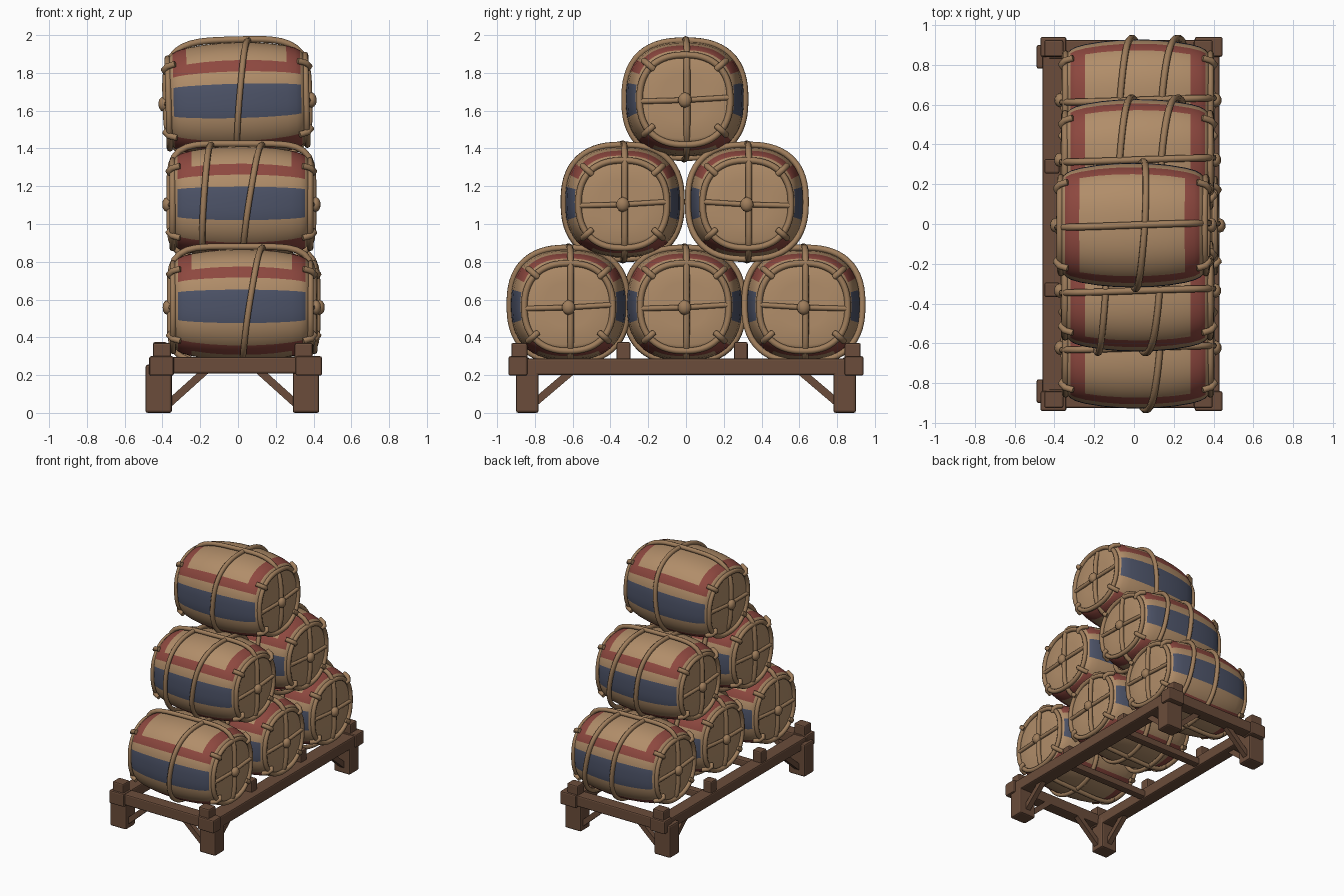
import bpy, bmesh, math
from mathutils import Matrix, Vector

if "Cube" in bpy.data.objects:
    bpy.data.objects.remove(bpy.data.objects["Cube"])


def material(name, rgb):
    m = bpy.data.materials.new(name)
    m.use_nodes = True
    m.diffuse_color = (*rgb, 1)
    bsdf = next(n for n in m.node_tree.nodes if n.type == 'BSDF_PRINCIPLED')
    bsdf.inputs["Base Color"].default_value = (*rgb, 1)
    bsdf.inputs["Roughness"].default_value = 0.9
    return m


TAN = material("tan_cloth", (0.44, 0.268, 0.142))
RED = material("red_paint", (0.27, 0.065, 0.05))
BLUE = material("blue_paint", (0.075, 0.088, 0.14))
ROPE = material("rope", (0.345, 0.205, 0.105))
WOOD = material("dark_wood", (0.145, 0.073, 0.043))


def add_mesh(name, bm, mats, matrix=Matrix()):
    bmesh.ops.recalc_face_normals(bm, faces=bm.faces)
    mesh = bpy.data.meshes.new(name)
    bm.to_mesh(mesh)
    bm.free()
    for m in mats:
        mesh.materials.append(m)
    ob = bpy.data.objects.new(name, mesh)
    bpy.context.collection.objects.link(ob)
    ob.matrix_world = matrix


def oval(a, b, n, t):
    """Point on a rounded square at polar angle t."""
    c, s = math.cos(t), math.sin(t)
    r = (abs(c / a) ** n + abs(s / b) ** n) ** (-1 / n)
    return r * c, r * s


def rope(name, points, matrix, radius=0.017, closed=True):
    cu = bpy.data.curves.new(name, 'CURVE')
    cu.dimensions = '3D'
    cu.bevel_depth = radius
    cu.bevel_resolution = 2
    cu.use_fill_caps = True
    sp = cu.splines.new('POLY')
    sp.points.add(len(points) - 1)
    for p, co in zip(sp.points, points):
        p.co = (*co, 1)
        p.radius = 1
    sp.use_cyclic_u = closed
    sp.use_smooth = True
    cu.materials.append(ROPE)
    ob = bpy.data.objects.new(name, cu)
    bpy.context.collection.objects.link(ob)
    ob.matrix_world = matrix


def knot(name, co, size, matrix):
    bm = bmesh.new()
    bmesh.ops.create_icosphere(bm, subdivisions=2, radius=1)
    bm.transform(Matrix.Translation(co) @ Matrix.Diagonal((*size, 1)))
    for f in bm.faces:
        f.smooth = True
    add_mesh(name, bm, [ROPE], matrix)


# Half of the barrel outline: (distance along the axis, radius)
HALF = [(0, .305), (.09, .303), (.18, .295), (.265, .281), (.312, .268),
        (.338, .254), (.353, .239), (.361, .218), (.361, .12)]
PROFILE = [(-x, r) for x, r in HALF[:0:-1]] + HALF
SEGS = 120
ANGLES = [2 * math.pi * i / 64 for i in range(64)]


def paint(x, deg):
    """Material slot from place along the barrel and side angle."""
    x = abs(x)
    if x > 0.338:
        return 0
    if -19 < deg < 14:
        return 2
    if 28 < deg < 40 or -56 < deg < -41:
        return 1
    return 1 if x > 0.265 and (deg > 28 or deg < -41) else 0


def barrel_body(name, matrix):
    bm = bmesh.new()
    rings = []
    for x, r in PROFILE:
        ring = []
        for i in range(SEGS):
            y, z = oval(r, r * .965, 2.5, 2 * math.pi * i / SEGS)
            ring.append(bm.verts.new((x, y, z)))
        rings.append(ring)
    for a, b in zip(rings, rings[1:]):
        for i in range(SEGS):
            j = (i + 1) % SEGS
            f = bm.faces.new((a[i], a[j], b[j], b[i]))
            c = f.calc_center_median()
            f.material_index = paint(c.x, math.degrees(math.atan2(c.z, abs(c.y))))
            f.smooth = True
    for ring in (rings[0], rings[-1]):
        bm.faces.new(ring)
    add_mesh(name, bm, [TAN, RED, BLUE], matrix)


def barrel(name, x, y, z, girths, turn=0, tilt=0, size=1, loop_power=5):
    m = (Matrix.Translation((x, y, z)) @ Matrix.Rotation(math.radians(turn), 4, 'Z')
         @ Matrix.Rotation(math.radians(tilt), 4, 'Y') @ Matrix.Diagonal((1, size, size, 1)))
    barrel_body(name + "_body", m)
    # Lengthwise loop over the top and down both ends
    loop = [oval(.38, .308, loop_power, t) for t in ANGLES]
    rope(name + "_long_rope", [(u, .012 * math.sin(3 * u), v) for u, v in loop], m)
    # Slanted loops round the belly
    for k, (gx, slant) in enumerate(girths):
        pts = []
        for t in ANGLES:
            u, v = oval(.312, .302, 2.5, t)
            pts.append((gx + slant * math.sin(t) + .02 * math.cos(t), u, v))
        rope(f"{name}_belly_rope_{k}", pts, m)
    low = Vector((0, 0, -.012))
    for side, s in (("left", 1), ("right", -1)):
        # Ring, crossing rope and knots on each end
        ring = [Vector((s * .364, *oval(.234, .232, 2.35, t))) + low for t in ANGLES]
        rope(f"{name}_{side}_ring", ring, m)
        cross = [(s * .366, -.23, -.02), (s * .376, 0, -.014), (s * .366, .23, 0)]
        rope(f"{name}_{side}_cross", cross, m, .014, False)
        knot(f"{name}_{side}_knot", (s * .392, 0, -.014), (.028, .036, .04), m)
        # Short ties gripping the rim
        for k, deg in enumerate((42, 138, 222, 318)):
            t = math.radians(deg)
            tie = [(s * px, *oval(pr, pr * .97, 2.4, t))
                   for px, pr in ((.372, .212), (.385, .232), (.366, .257), (.325, .273))]
            rope(f"{name}_{side}_tie_{k}", tie, m, .017, False)


front_pair = [(-.18, .02), (.06, .05)]
back_pair = [(-.18, .06), (.05, .04)]
barrel("bottom_front_barrel", .02, -.622, .572, [(.06, .05)])
barrel("bottom_middle_barrel", .04, -.008, .572, front_pair)
barrel("bottom_back_barrel", .02, .622, .572, back_pair, 180)
barrel("middle_front_barrel", .018, -.335, 1.117, front_pair)
barrel("middle_back_barrel", .018, .322, 1.117, back_pair, 180)
barrel("top_barrel", -.003, -.006, 1.66, [(.03, .035)], 0, -1.5, 1.025, 3.8)


# Wooden rack
def box(name, x0, x1, y0, y1, z0, z1, bevel=.01):
    bm = bmesh.new()
    bmesh.ops.create_cube(bm, size=1)
    bm.transform(Matrix.Translation(((x0 + x1) / 2, (y0 + y1) / 2, (z0 + z1) / 2))
                 @ Matrix.Diagonal((x1 - x0, y1 - y0, z1 - z0, 1)))
    bmesh.ops.bevel(bm, geom=bm.edges[:], offset=bevel, segments=2, profile=.5, affect='EDGES')
    add_mesh(name, bm, [WOOD])


def brace(name, start, end, width=.04):
    a, b = Vector(start), Vector(end)
    bm = bmesh.new()
    bmesh.ops.create_cube(bm, size=1)
    bm.transform(Matrix.Translation((a + b) / 2) @ (b - a).to_track_quat('Z', 'Y').to_matrix().to_4x4()
                 @ Matrix.Diagonal((width, width, (b - a).length, 1)))
    add_mesh(name, bm, [WOOD])


# Per side: leg span, rail span, post span, inward direction
sides = {"left": ((.29, .43), (.315, .43), (.30, .395), -1),
         "right": ((-.49, -.35), (-.46, -.355), (-.45, -.355), 1)}
for side, (leg, rail, post, inward) in sides.items():
    box(side + "_rail", *rail, -.935, .935, .2, .288)
    for k, y in enumerate((-.33, .29)):
        box(f"{side}_stub_post_{k}", post[0], post[0] + .075, y - .037, y + .037, .27, .375)
    for end, e in (("front", -1), ("back", 1)):
        tag = f"{end}_{side}"
        box(tag + "_leg", *leg, *sorted((e * .78, e * .9)), 0, .255, .012)
        box(tag + "_joint", rail[0] - .01, rail[1] + .015, *sorted((e * .84, e * .94)), .197, .3)
        box(tag + "_post", *post, *sorted((e * .84, e * .925)), .28, .37)
        cx = sum(leg) / 2
        inner = leg[0] if inward < 0 else leg[1]
        brace(tag + "_long_brace", (cx, e * .80, .055), (cx, e * .60, .225))
        brace(tag + "_cross_brace", (inner - inward * .02, e * .85, .045),
              (inner + inward * .18, e * .85, .225))

# Beams joining the two rails
for end, e in (("front", -1), ("back", 1)):
    box(end + "_beam", -.43, .40, *sorted((e * .83, e * .925)), .208, .295)
for k, y in enumerate((-.33, .29)):
    box(f"middle_beam_{k}", -.42, .38, y - .03, y + .03, .21, .265)

# Turn the ropes into meshes
bpy.ops.object.select_all(action='DESELECT')
for ob in bpy.context.collection.objects:
    if ob.type == 'CURVE':
        ob.select_set(True)
        bpy.context.view_layer.objects.active = ob
bpy.ops.object.convert(target='MESH')
